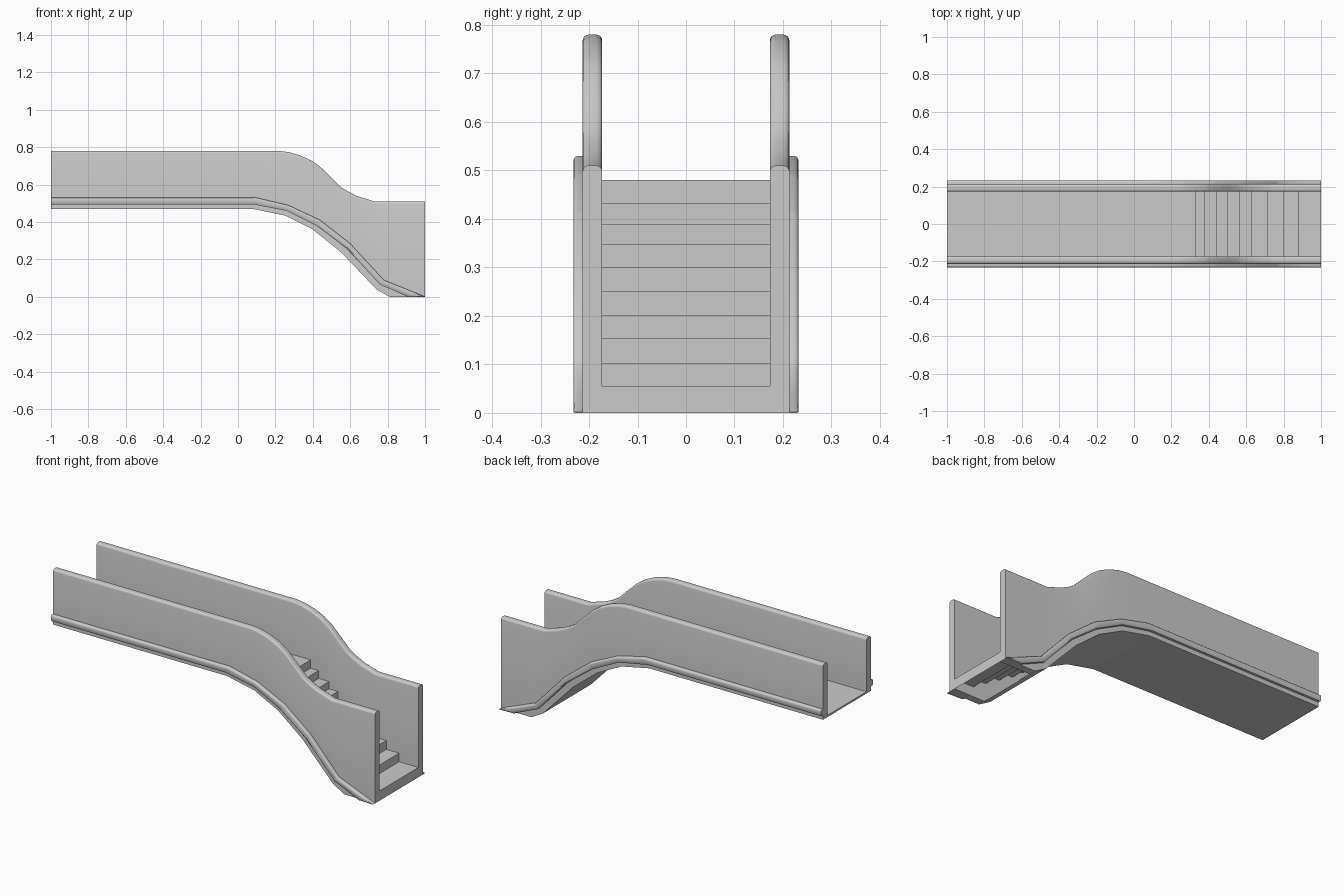
import bpy, bmesh, math

if "Cube" in bpy.data.objects:
    bpy.data.objects.remove(bpy.data.objects["Cube"])

# side profiles as (x, z)
WALL_TOP = [(-1, .78), (.22, .78), (.27, .774), (.33, .757), (.39, .73), (.44, .695),
            (.5, .637), (.55, .587), (.59, .562), (.64, .538), (.73, .51), (1, .51)]
UNDERSIDE = [(-1, .47), (.08, .47), (.25, .435), (.40, .36), (.55, .24), (.74, .04), (.81, 0), (1, 0)]
TRIM_TOP = [(-1, .53), (.10, .53), (.27, .49), (.44, .41), (.60, .285), (.78, .09), (1, .002)]
TRIM_LOW = [(-1, .495), (.08, .495), (.26, .46), (.42, .38), (.58, .26), (.76, .065), (.91, 0), (1, 0)]
INNER, OUTER, TRIM = .173, .213, .232


def height(profile, x):
    for (x0, z0), (x1, z1) in zip(profile, profile[1:]):
        if x <= x1:
            return z0 + (z1 - z0) * (x - x0) / (x1 - x0)
    return profile[-1][1]


def finish(name, bm, closed=True, mirror=False):
    if closed:
        bmesh.ops.recalc_face_normals(bm, faces=bm.faces)
    mesh = bpy.data.meshes.new(name)
    bm.to_mesh(mesh)
    bm.free()
    ob = bpy.data.objects.new(name, mesh)
    bpy.context.collection.objects.link(ob)
    if closed:
        mesh.shade_smooth()
        mesh.set_sharp_from_angle(angle=math.radians(30))
    if mirror:
        mod = ob.modifiers.new("other_side", 'MIRROR')
        mod.use_axis = (False, True, False)
    return ob


def arc(cy, r, a0, a1, n=4):
    """Quarter-round corner as (y, drop-fraction of radius)."""
    for i in range(n + 1):
        a = math.radians(a0 + (a1 - a0) * i / n)
        yield cy + r * math.cos(a), 1 - math.sin(a)


def rail(name, top, low, y0, y1, r, round_inner, low_chamfer):
    """Loft a round-topped section along x between two side profiles."""
    bm = bmesh.new()
    rings = []
    for x in sorted({p[0] for p in top + low}):
        zt, zb = height(top, x), height(low, x)
        rz = min(r, .4 * (zt - zb))
        pts = [(y, zt - d * rz) for y, d in arc(y1 - r, r, 0, 90)]
        pts += [(y, zt - d * rz) for y, d in arc(y0 + r, r, 90, 180)] if round_inner else [(y0, zt)]
        pts.append((y0, zb))
        if low_chamfer:
            pts += [(y1 - r * .5, zb), (y1, zb + rz)]
        else:
            pts.append((y1, zb))
        rings.append([bm.verts.new((x, y, z)) for y, z in pts])
    n = len(rings[0])
    for a, b in zip(rings, rings[1:]):
        for i in range(n):
            j = (i + 1) % n
            bm.faces.new((a[i], a[j], b[j], b[i]))
    bm.faces.new(rings[0])
    bm.faces.new(rings[-1])
    return finish(name, bm, mirror=True)


def sheet(name, path, half, flip=False):
    """Flat strip following an x-z path across the width."""
    bm = bmesh.new()
    rows = [[bm.verts.new((x, s * half, z)) for s in (-1, 1)] for x, z in path]
    for a, b in zip(rows, rows[1:]):
        f = (a[0], b[0], b[1], a[1])
        bm.faces.new(f[::-1] if flip else f)
    return finish(name, bm, closed=False)


# parapet walls and outer trim
rail("side_wall", WALL_TOP, UNDERSIDE, INNER, OUTER, .012, True, False)
rail("outer_trim", TRIM_TOP, TRIM_LOW, OUTER - .003, TRIM, .01, False, True)

# deck and steps, ending in the lowest riser
levels = [.48, .433, .389, .348, .301, .251, .202, .153, .103, .055]
edges = [.33, .38, .445, .50, .565, .63, .715, .80, .88, 1]
path = [(-1, .47), (-1, .48)]
for x, z, nxt in zip(edges, levels, levels[1:] + [0]):
    path += [(x, z), (x, nxt)]
sheet("deck_and_steps", path, INNER + .002)

# underside skin, open at the foot
sheet("underside", UNDERSIDE[:-1], INNER + .002, flip=True)
